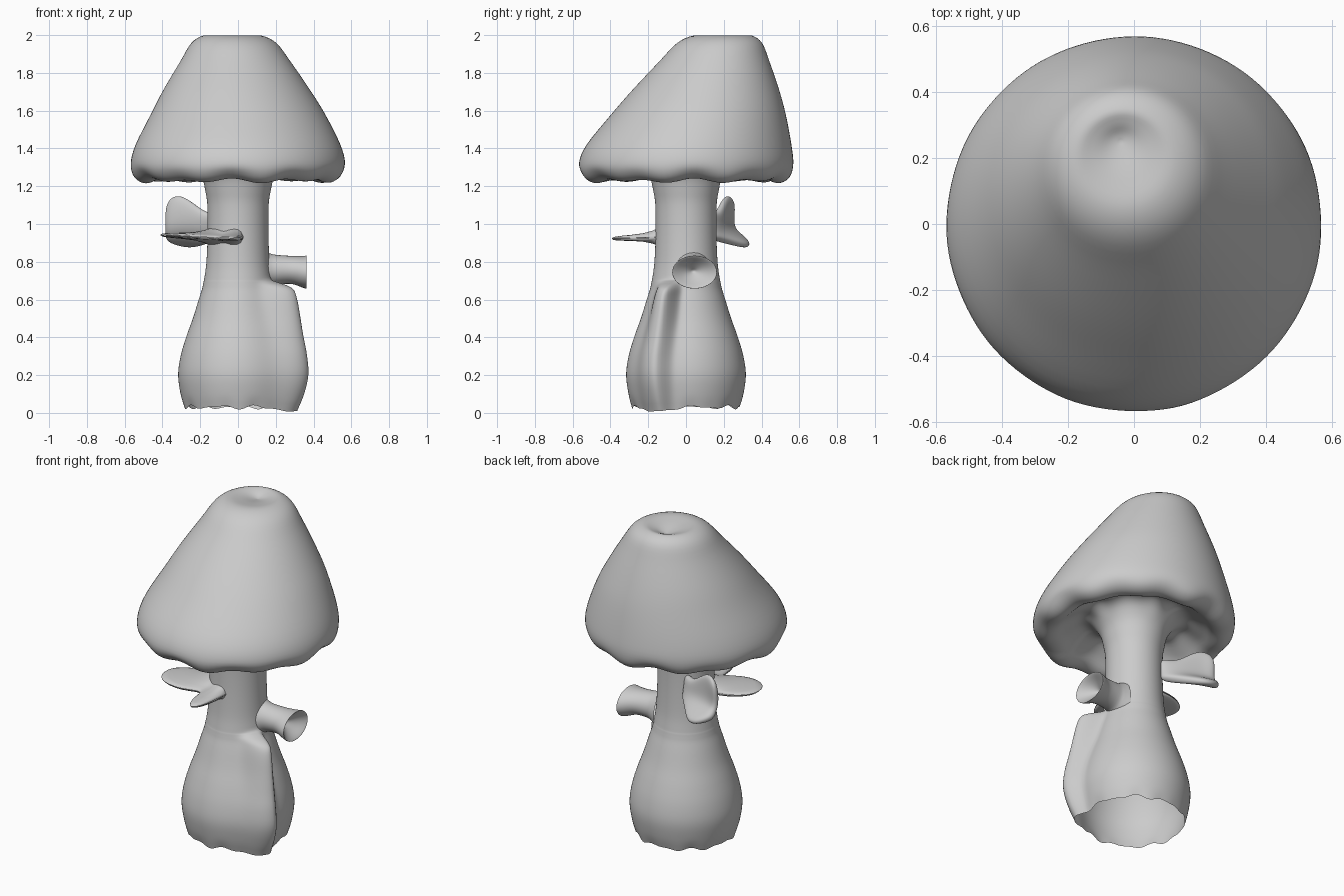
import bpy, bmesh
from math import sin, cos, pi, radians, exp, degrees

if "Cube" in bpy.data.objects:
    bpy.data.objects.remove(bpy.data.objects["Cube"])


def spline(pts, n):
    """Smooth Catmull-Rom resampling of tuples."""
    out = []
    for i in range(len(pts) - 1):
        quad = (pts[max(i - 1, 0)], pts[i], pts[i + 1], pts[min(i + 2, len(pts) - 1)])
        for k in range(n):
            t = k / n
            out.append(tuple(0.5 * (2 * b + (c - a) * t + (2 * a - 5 * b + 4 * c - d) * t * t
                                    + (3 * b - a - 3 * c + d) * t ** 3)
                             for a, b, c, d in zip(*quad)))
    out.append(tuple(pts[-1]))
    return out


def finish(name, bm, angle=50):
    bmesh.ops.recalc_face_normals(bm, faces=bm.faces)
    me = bpy.data.meshes.new(name)
    bm.to_mesh(me)
    bm.free()
    ob = bpy.data.objects.new(name, me)
    bpy.context.collection.objects.link(ob)
    bpy.ops.object.select_all(action='DESELECT')
    ob.select_set(True)
    bpy.context.view_layer.objects.active = ob
    bpy.ops.object.shade_smooth_by_angle(angle=radians(angle))
    return ob


def skin(name, loops, angle=50, start=False, end=False):
    """Closed loops bridged into one surface, optionally capped."""
    bm = bmesh.new()
    rings = [[bm.verts.new(p) for p in loop] for loop in loops]
    n = len(rings[0])
    for a, b in zip(rings, rings[1:]):
        for i in range(n):
            j = (i + 1) % n
            bm.faces.new((a[i], a[j], b[j], b[i]))
    if start:
        bm.faces.new(rings[0])
    if end:
        bm.faces.new(rings[-1])
    return finish(name, bm, angle)


# Cap: leaning dome with dimpled top, scalloped rim and hollow underside
# (radius, z, centre x, centre y, scallop amount)
cap = [(.004, 1.966, -.04, .25, 0), (.03, 1.972, -.04, .245, 0), (.09, 1.99, -.035, .22, 0),
       (.155, 1.997, -.03, .195, 0), (.225, 1.958, -.022, .178, 0), (.292, 1.86, -.014, .15, 0),
       (.388, 1.71, -.007, .105, 0), (.462, 1.58, 0, .066, 0), (.542, 1.42, 0, .016, 0),
       (.567, 1.32, 0, 0, .1), (.545, 1.26, 0, 0, .6), (.495, 1.23, 0, 0, .8),
       (.44, 1.24, 0, 0, .9), (.38, 1.29, 0, 0, .9), (.30, 1.335, 0, 0, .5),
       (.235, 1.315, 0, 0, .15), (.19, 1.245, 0, 0, 0), (.172, 1.17, 0, 0, 0)]
loops = []
for r, z, cx, cy, w in spline(cap, 4):
    loop = []
    for k in range(120):
        a = 2 * pi * k / 120
        wave = w * (.6 * sin(11 * a + .5) + .4 * sin(7 * a + 1))
        rr = r - .012 * wave
        loop.append((cx + rr * cos(a), cy + rr * sin(a), z + .016 * wave))
    loops.append(loop)
skin("cap", loops, 70, start=True)

# Stem: open bulbous lathe with one buttress root on the right
# (radius, z, root amount, root angle)
stem = [(.284, .03, .06, 25), (.304, .1, .08, 25), (.317, .2, .092, 25), (.304, .3, .098, 25),
        (.275, .4, .105, 24), (.239, .5, .12, 23), (.208, .6, .13, 22), (.192, .65, .125, 21),
        (.186, .675, .09, 21), (.182, .695, .03, 21), (.178, .715, 0, 21), (.167, .8, 0, 21),
        (.161, .95, 0, 21), (.162, 1.1, 0, 21), (.172, 1.17, 0, 21)]
loops = []
for i, (r, z, root, at) in enumerate(spline(stem, 4)):
    loop = []
    for k in range(180):
        a = 2 * pi * k / 180
        d = degrees((a + radians(at) + pi) % (2 * pi) - pi)
        bump = exp(-(d / (8 if d > 0 else 20)) ** 2)
        rr = r + max(root, 0) * bump
        edge = max(0, 1 - i / 4)
        dz = edge * (.007 * sin(9 * a) + .005 * sin(14 * a + 1) - .03 * bump)
        loop.append((rr * cos(a), rr * sin(a), max(z + dz, 0)))
    loops.append(loop)
skin("stem", loops, 70)

# Hollow side stub: (x, half width, half height, z)
stub = [(.13, .10, .125, .74), (.165, .088, .096, .75), (.20, .082, .08, .757),
        (.28, .088, .074, .757), (.34, .112, .083, .747), (.362, .118, .087, .745),
        (.357, .108, .077, .745), (.32, .06, .045, .747), (.28, .005, .004, .75)]
skin("side_stub", [[(x, .02 + .07 * x + w * cos(2 * pi * k / 48), z + h * sin(2 * pi * k / 48))
                    for k in range(48)] for x, w, h, z in spline(stub, 4)], end=True)

# Flat two-lobed leaf on the front left: (angle in degrees, reach)
outline = spline([(172, .15), (180, .30), (190, .40), (201, .435), (213, .42), (225, .35), (238, .25),
                  (247, .26), (256, .35), (263, .395), (269, .35), (275, .23), (281, .15)], 4)
loops = []
for t, h in [(0, .05), (.15, .034), (.35, .022), (.6, .016), (.85, .012), (.97, .008), (1, .001)]:
    side = []
    for i, (a, reach) in enumerate(outline):
        r = .14 + (reach - .14) * t
        z = .932 + .01 * cos(radians(a - 200) * 3.2) * t
        hh = h * min(1, .2 + .25 * min(i, len(outline) - 1 - i))
        side.append((r * cos(radians(a)), r * sin(radians(a)), z, hh))
    loops.append([(x, y, z + h) for x, y, z, h in side]
                 + [(x, y, z - h) for x, y, z, h in reversed(side)])
skin("front_leaf", loops, 60)

# Folded leaf on the back left: rows from the stem outward, each top to bottom
rows = [(-.08, [(.11, 1.07), (.12, 1.0), (.13, .95), (.13, .92)]),
        (-.16, [(.16, 1.05), (.17, .99), (.19, .94), (.23, .90)]),
        (-.24, [(.19, 1.12), (.19, .99), (.24, .93), (.34, .875)]),
        (-.32, [(.22, 1.17), (.21, 1.0), (.25, .94), (.34, .89)]),
        (-.385, [(.26, 1.12), (.24, 1.0), (.26, .95), (.29, .92)])]
bm = bmesh.new()
grid = [[bm.verts.new((x, y, z)) for y, z in row] for x, row in rows]
for a, b in zip(grid, grid[1:]):
    for j in range(3):
        bm.faces.new((a[j], a[j + 1], b[j + 1], b[j]))
leaf = finish("back_leaf", bm)
thick = leaf.modifiers.new("thickness", 'SOLIDIFY')
thick.thickness = .05
thick.offset = 0
smooth = leaf.modifiers.new("smooth", 'SUBSURF')
smooth.levels = smooth.render_levels = 3
